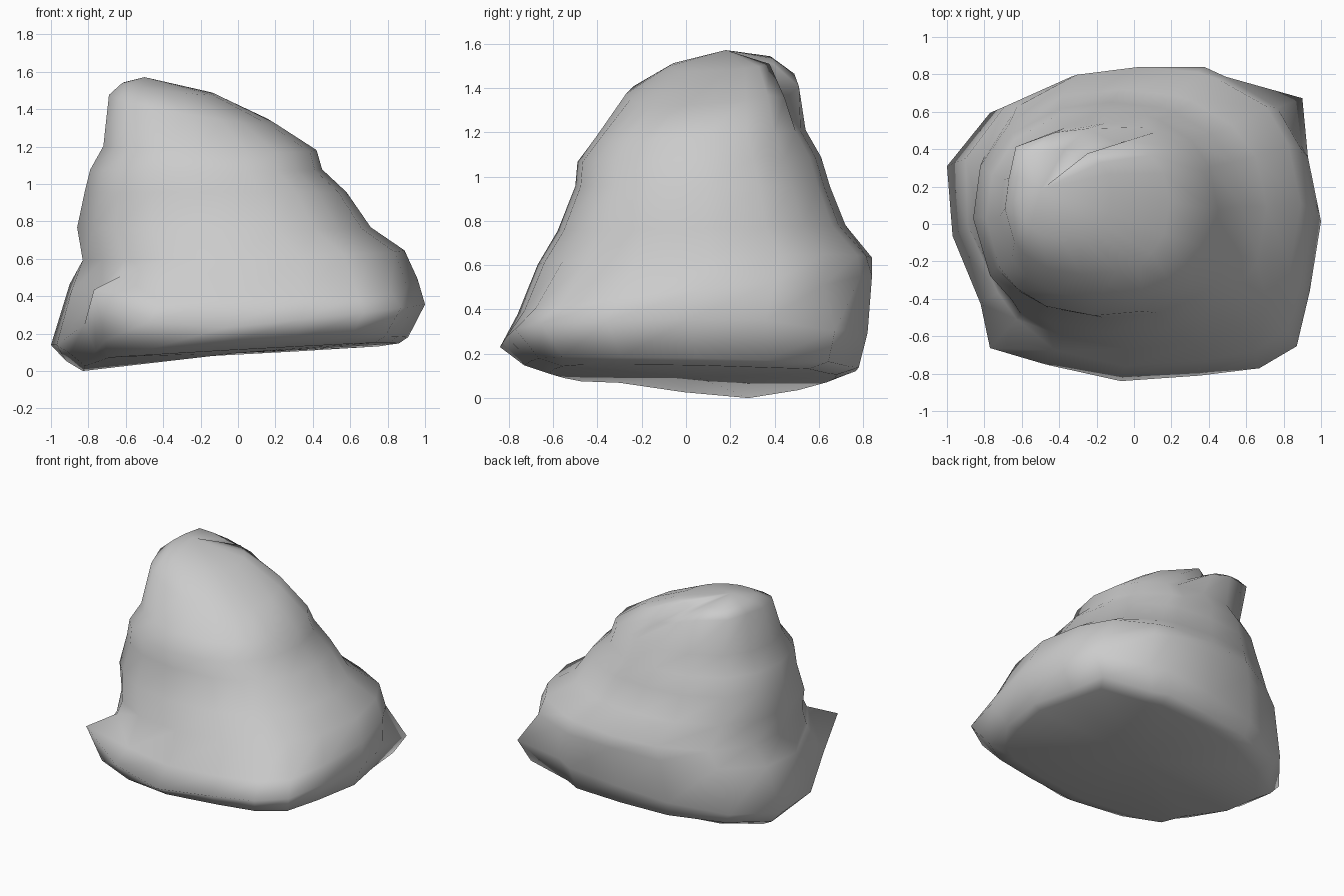
import bpy, bmesh, math

if "Cube" in bpy.data.objects:
    bpy.data.objects.remove(bpy.data.objects["Cube"])

# Footprint of the boulder seen from above, counter-clockwise
BASE = [(1, .03), (.93, .38), (.9, .7), (.5, .79), (.38, .85), (0, .83), (-.38, .78),
        (-.77, .62), (-1, .33), (-.97, -.05), (-.82, -.42), (-.77, -.66), (-.47, -.75),
        (-.07, -.84), (.35, -.81), (.67, -.77), (.87, -.65), (.94, -.35)]

# Layers: height, slope in x, slope in y, x min, x max, y min, y max, roundness
LAYERS = [
    (.105, .055, -.02, -.83, .86, -.62, .68, .2),
    (.14, .05, -.02, -.92, .91, -.73, .78, .05),
    (.25, .11, .01, -1.0, 1.0, -.84, .82, 0),
    (.46, .03, .10, -.90, .96, -.76, .84, .25),
    (.62, .03, .02, -.83, .89, -.67, .84, .85),
    (.77, 0, .02, -.86, .71, -.58, .72, 1),
    (.96, 0, 0, -.82, .58, -.50, .65, 1),
    (1.08, 0, .02, -.79, .45, -.49, .61, 1),
    (1.19, -.02, .04, -.72, .42, -.41, .54, 1),
    (1.355, -.17, .09, -.69, .19, -.27, .48, 1),
    (1.46, -.12, .06, -.62, -.12, -.08, .40, 1),
]

# Local dents and corners: (layer, point) -> offset
TWEAKS = {
    (0, 8): (0, 0, -.05), (0, 7): (0, 0, -.02), (0, 9): (0, 0, -.03),
    (1, 8): (0, 0, -.03), (1, 11): (0, 0, .05),
    # high ledge at front left
    (2, 11): (0, 0, .28), (2, 10): (0, 0, .10), (2, 12): (0, 0, .08),
    (3, 11): (.06, .07, .13), (3, 10): (.03, 0, .05),
    # low corner at back right
    (2, 2): (0, 0, -.05), (3, 2): (-.07, -.06, -.04),
    # back crest of the peak, falling away to the right
    (9, 7): (-.05, .04, .01), (9, 6): (0, .03, 0),
    (9, 5): (0, .03, -.03), (9, 4): (0, -.03, -.07), (9, 3): (0, 0, -.04),
    (10, 7): (-.02, .05, 0), (10, 4): (0, -.04, -.04), (10, 5): (0, 0, -.02),
}


def rounded(x, y, n=2.25):
    """Superellipse point in the same direction as (x, y)."""
    a = math.atan2(y / .85, x)
    c, s = math.cos(a), math.sin(a)
    r = (abs(c) ** n + abs(s) ** n) ** (-1 / n)
    return r * c, r * s * .85


def fit(values, lo, hi):
    a, b = min(values), max(values)
    return [lo + (v - a) / (b - a) * (hi - lo) for v in values]


bm = bmesh.new()
rings = []
for k, (z, sx, sy, x0, x1, y0, y1, w) in enumerate(LAYERS):
    pts = []
    for p in BASE:
        q = rounded(*p)
        pts.append([p[i] * (1 - w) + q[i] * w for i in (0, 1)])
    xs = fit([p[0] for p in pts], x0, x1)
    ys = fit([p[1] for p in pts], y0, y1)
    ring = []
    for i, (x, y) in enumerate(zip(xs, ys)):
        dx, dy, dz = TWEAKS.get((k, i), (0, 0, 0))
        ring.append(bm.verts.new((x + dx, y + dy, z + sx * x + sy * y + dz)))
    rings.append(ring)

# Skin between layers
n = len(BASE)
for lo, hi in zip(rings, rings[1:]):
    for i in range(n):
        j = (i + 1) % n
        bm.faces.new((lo[i], lo[j], hi[j], hi[i]))

# Underside and summit
under = bm.verts.new((0, .05, .10))
summit = bm.verts.new((-.5, .18, 1.575))
for i in range(n):
    j = (i + 1) % n
    bm.faces.new((under, rings[0][j], rings[0][i]))
    bm.faces.new((summit, rings[-1][i], rings[-1][j]))

# Stand on the ground
low = min(v.co.z for v in bm.verts)
for v in bm.verts:
    v.co.z -= low
bmesh.ops.recalc_face_normals(bm, faces=bm.faces)
for f in bm.faces:
    f.smooth = True

mesh = bpy.data.meshes.new("boulder")
bm.to_mesh(mesh)
bm.free()
bpy.context.collection.objects.link(bpy.data.objects.new("boulder", mesh))
